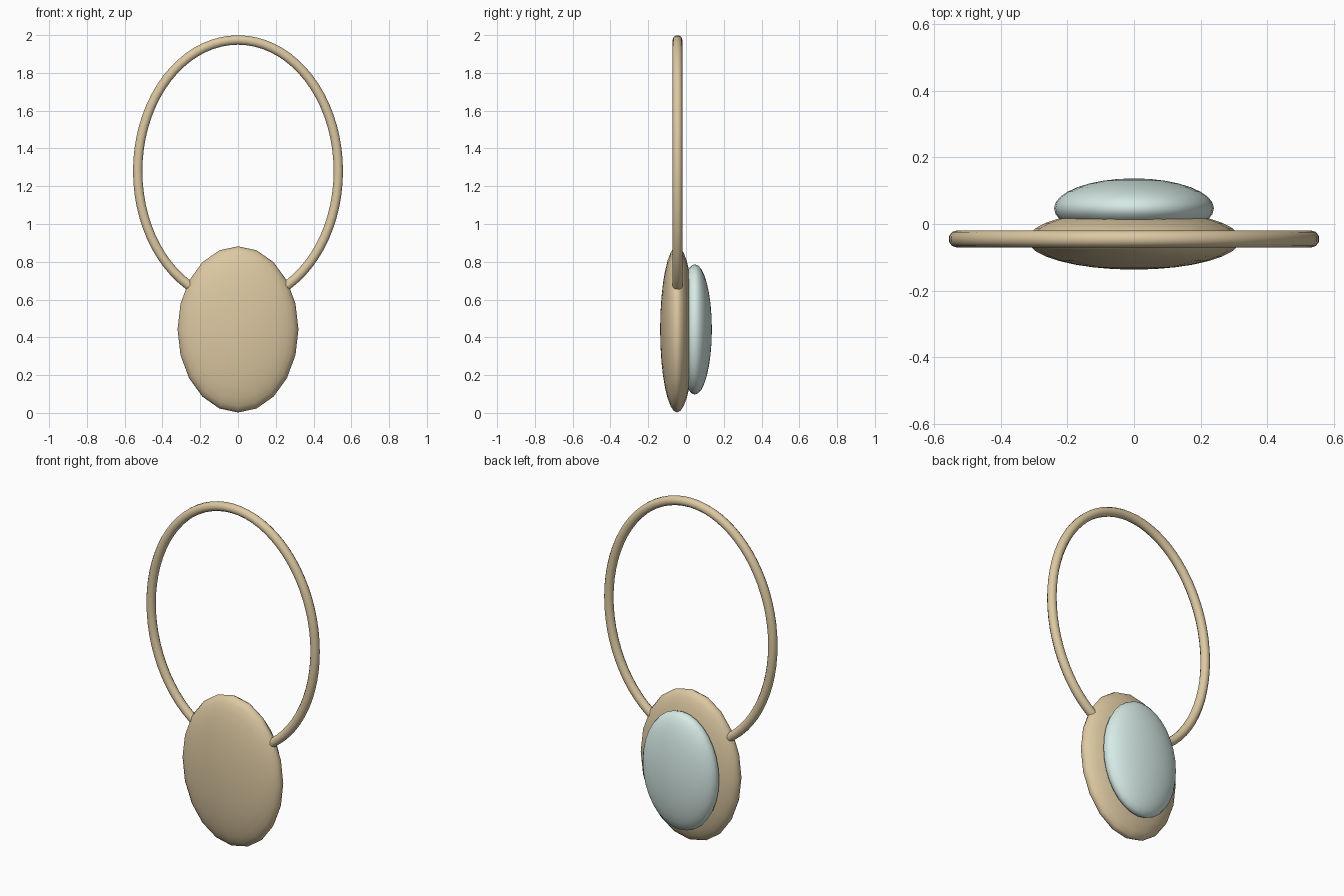
import bpy
from math import sin, cos, pi, radians

if "Cube" in bpy.data.objects:
    bpy.data.objects.remove(bpy.data.objects["Cube"])


def material(name, color):
    m = bpy.data.materials.new(name)
    m.diffuse_color = (*color, 1)
    m.use_nodes = True
    m.node_tree.nodes["Principled BSDF"].inputs["Base Color"].default_value = m.diffuse_color
    return m


gold = material("gold", (0.72, 0.58, 0.36))
aqua = material("aqua", (0.68, 0.83, 0.79))


def flat_oval(name, y, half_size, segments, rings, mat):
    # Squashed sphere whose pole axis points front to back
    bpy.ops.mesh.primitive_uv_sphere_add(segments=segments, ring_count=rings, radius=1)
    ob = bpy.context.object
    ob.name = name
    ob.rotation_euler = (radians(90), 0, 0)
    bpy.ops.object.transform_apply(rotation=True)
    ob.scale = half_size
    ob.location = (0, y, 0.442)
    bpy.ops.object.transform_apply(location=True, scale=True)
    bpy.ops.object.shade_smooth()
    ob.data.materials.append(mat)
    return ob


# Backing plate and stone
flat_oval("backing_plate", -0.047, (0.32, 0.09, 0.44), 20, 16, gold)
flat_oval("stone", 0.047, (0.24, 0.09, 0.345), 32, 16, aqua)

# Oval hoop: round tube along an ellipse, its bottom buried in the plate
tube = 0.026
curve = bpy.data.curves.new("hoop", "CURVE")
curve.dimensions = "3D"
curve.bevel_depth = tube
curve.bevel_resolution = 3
path = curve.splines.new("POLY")
count = 72
path.points.add(count - 1)
for i, p in enumerate(path.points):
    a = 2 * pi * i / count
    p.co = (0.531 * sin(a), -0.045, 1.28 + (0.72 - tube) * cos(a), 1)
path.use_cyclic_u = True
path.use_smooth = True
curve.materials.append(gold)
hoop = bpy.data.objects.new("hoop", curve)
bpy.context.collection.objects.link(hoop)

# Turn the hoop into a mesh
bpy.ops.object.select_all(action="DESELECT")
hoop.select_set(True)
bpy.context.view_layer.objects.active = hoop
bpy.ops.object.convert(target="MESH")
bpy.ops.object.shade_smooth()
